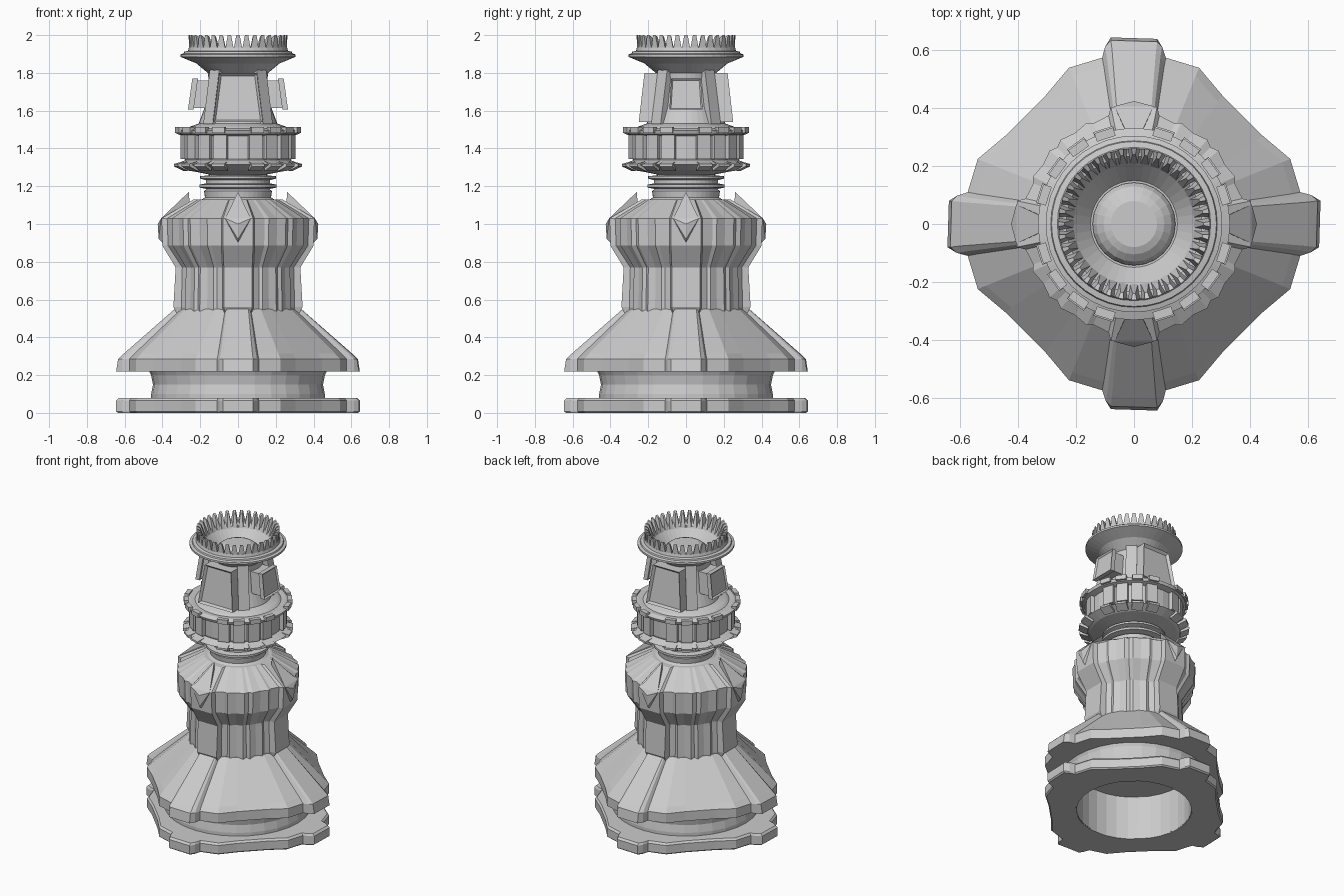
import bpy, bmesh
from math import sin, cos, pi, radians, hypot
from mathutils import Matrix, Vector

if "Cube" in bpy.data.objects:
    bpy.data.objects.remove(bpy.data.objects["Cube"])


def finish(name, bm):
    bmesh.ops.recalc_face_normals(bm, faces=bm.faces)
    me = bpy.data.meshes.new(name)
    bm.to_mesh(me)
    bm.free()
    ob = bpy.data.objects.new(name, me)
    bpy.context.collection.objects.link(ob)
    return ob


def loft(name, rings, close=False, caps=True):
    """Skin a stack of rings; close joins last ring back to the first."""
    bm = bmesh.new()
    vs = [[bm.verts.new(p) for p in ring] for ring in rings]
    n = len(vs[0])
    pairs = list(zip(vs, vs[1:])) + ([(vs[-1], vs[0])] if close else [])
    for a, b in pairs:
        for i in range(n):
            j = (i + 1) % n
            bm.faces.new((a[i], a[j], b[j], b[i]))
    if caps and not close:
        bm.faces.new(vs[0])
        bm.faces.new(vs[-1])
    return finish(name, bm)


def circle(r, z, n):
    return [(r * cos(2 * pi * i / n), r * sin(2 * pi * i / n), z) for i in range(n)]


def lathe(name, profile, n=40, close=False):
    return loft(name, [circle(r, z, n) for r, z in profile], close)


def around(pts, z):
    """Repeat a quarter outline four times."""
    out = []
    for k in range(4):
        c, s = cos(k * pi / 2), sin(k * pi / 2)
        out += [(x * c - y * s, x * s + y * c, z) for x, y in pts]
    return out


def hulls(name, pts, angles):
    """Convex solids (x = radial) repeated at the given angles in degrees."""
    bm = bmesh.new()
    for a in angles:
        m = Matrix.Rotation(radians(a), 4, 'Z')
        vs = [bm.verts.new(m @ Vector(p)) for p in pts]
        bmesh.ops.convex_hull(bm, input=vs)
    bmesh.ops.dissolve_limit(bm, angle_limit=0.01, verts=bm.verts, edges=bm.edges)
    return finish(name, bm)


def wedge(r0, r1, z0, z1, w):
    return [(r, s * w, z) for r in (r0, r1) for s in (-1, 1) for z in (z0, z1)]


def panel(name, low, high, inner, angles, rim=0.018, depth=-0.018):
    """Tapered plate with a recessed outer face; low/high = (r, z, half width)."""
    bm = bmesh.new()
    for a in angles:
        m = Matrix.Rotation(radians(a), 4, 'Z')
        (r0, z0, w0), (r1, z1, w1) = low, high
        o = [(r0, -w0, z0), (r0, w0, z0), (r1, w1, z1), (r1, -w1, z1)]
        i = [(r - inner, y, z) for r, y, z in o]
        o = [bm.verts.new(m @ Vector(p)) for p in o]
        i = [bm.verts.new(m @ Vector(p)) for p in i]
        front = bm.faces.new(o)
        bm.faces.new(i[::-1])
        for k in range(4):
            j = (k + 1) % 4
            bm.faces.new((o[j], o[k], i[k], i[j]))
        bm.normal_update()
        if rim:
            bmesh.ops.inset_individual(bm, faces=[front], thickness=rim, depth=depth)
    return finish(name, bm)


# Scalloped outline shared by the foot and the skirt (one quarter)
EDGE = [(0.613, -0.097), (0.64, -0.08), (0.645, 0.08), (0.613, 0.1), (0.575, 0.11), (0.54, 0.225),
        (0.445, 0.305), (0.305, 0.445), (0.225, 0.54), (0.11, 0.575)]


def edge(z, k=1.0):
    return around([(x * k, y * k) for x, y in EDGE], z)


def hole(r, z):
    """Round ring following the outline's directions."""
    return around([(x * r / hypot(x, y), y * r / hypot(x, y)) for x, y in EDGE], z)


# Foot slab, hollow underneath
loft("foot_slab", [hole(0.365, 0), edge(0, 0.985), edge(0.008), edge(0.065), edge(0.078, 0.98),
                   hole(0.365, 0.078)], close=True)
# Recessed drum between foot and skirt
lathe("foot_drum", [(0.36, 0.002), (0.46, 0.07), (0.46, 0.10), (0.45, 0.15), (0.46, 0.20), (0.472, 0.225),
                    (0.36, 0.3)], 32, close=True)
# Sloping skirt with four raised lobes
top = [(0.325, -0.062), (0.335, -0.055), (0.335, 0.055), (0.325, 0.062), (0.30, 0.068), (0.28, 0.12),
       (0.25, 0.17), (0.17, 0.25), (0.12, 0.28), (0.068, 0.30)]
lip = [(x - (0.01 if i in (1, 2) else 0), y) for i, (x, y) in enumerate(EDGE)]
loft("skirt", [hole(0.36, 0.30), hole(0.40, 0.22), edge(0.22), around(lip, 0.285),
               around([(x * .95, y * .95) for x, y in lip], 0.315), around(top, 0.55)])

# Fluted waisted body with a flat pilaster on each axis
STEPS = (22, 25, 33, 41, 45, 49, 57, 65, 68)


def body_ring(r, lobe, w, z):
    pts = [(r, -w * 1.1), (lobe, -w), (lobe, w), (r, w * 1.1)]
    for i, a in enumerate(STEPS):
        k = r * (1.0 if i % 2 == 0 else 1.03)
        a = radians(a)
        pts.append((k * cos(a), k * sin(a)))
    return around(pts, z)


loft("body", [body_ring(*p) for p in (
    (0.30, 0.325, 0.07, 0.53), (0.30, 0.342, 0.075, 0.56), (0.295, 0.33, 0.075, 0.77),
    (0.37, 0.40, 0.08, 0.885), (0.375, 0.405, 0.08, 1.03), (0.21, 0.235, 0.045, 1.13))])
# Pointed ornaments on the shoulder
hulls("shoulder_spike", [(0.335, 0, 0.84), (0.42, 0, 0.92), (0.425, 0, 1.0), (0.26, 0, 1.17), (0.407, -0.068, 1.03),
                         (0.407, 0.068, 1.03), (0.25, 0, 1.0)], (0, 90, 180, 270))

# Neck with thin discs, opening into the cup
lathe("neck", [(0.21, 1.12), (0.175, 1.14), (0.18, 1.175), (0.165, 1.185), (0.205, 1.193), (0.205, 1.208),
               (0.17, 1.215), (0.17, 1.232), (0.20, 1.24), (0.20, 1.253), (0.155, 1.258), (0.16, 1.275),
               (0.22, 1.28)])
# Banded collar with two flanges
lathe("collar", [(0.15, 1.262), (0.27, 1.285), (0.33, 1.315), (0.28, 1.338), (0.285, 1.35), (0.285, 1.465),
                 (0.325, 1.477), (0.332, 1.495), (0.30, 1.507), (0.27, 1.505), (0.255, 1.515), (0.2, 1.535)])
spots = [90 * q + a for q in range(4) for a in (18, 36, 54, 72)]
hulls("collar_blocks", wedge(0.26, 0.308, 1.345, 1.47, 0.036), spots)
hulls("upper_flange_tabs", wedge(0.31, 0.34, 1.482, 1.513, 0.034), spots)
hulls("lower_flange_teeth", [(r, s * 0.036, z) for s in (-1, 1) for r, z in
                             ((0.29, 1.28), (0.345, 1.305), (0.345, 1.318), (0.28, 1.335))],
      spots)

# Head core flaring to the rim, with an open bowl above
lathe("head", [(0.215, 1.51), (0.205, 1.54), (0.175, 1.62), (0.155, 1.76), (0.16, 1.80), (0.22, 1.85),
               (0.305, 1.885), (0.305, 1.898), (0.288, 1.903), (0.285, 1.912), (0.265, 1.916), (0.26, 1.935),
               (0.235, 1.93), (0.15, 1.83)])
# Dome in the bowl
lathe("bowl_dome", [(0.145, 1.80), (0.143, 1.84), (0.13, 1.865), (0.105, 1.885), (0.08, 1.895)], 24)
# Crown spikes
hulls("crown_spikes", [(0.258, -0.023, 1.925), (0.258, 0.023, 1.925), (0.205, -0.015, 1.89), (0.205, 0.015, 1.89),
                       (0.262, -0.009, 2.0), (0.262, 0.009, 2.0), (0.24, -0.005, 1.99), (0.24, 0.005, 1.99)],
      [10 * i for i in range(36)])
# Large framed plates front and back, small ones left and right
panel("large_plate", (0.25, 1.54, 0.132), (0.22, 1.80, 0.10), 0.14, (90, 270))
panel("small_plate", (0.265, 1.605, 0.088), (0.242, 1.77, 0.078), 0.03, (0, 180), 0.012, -0.01)
panel("small_plate_mount", (0.24, 1.615, 0.075), (0.217, 1.76, 0.065), 0.1, (0, 180), 0)
# Diagonal ribs bracing the flare
hulls("head_rib", [(0.12, s * 0.035, z) for s in (-1, 1) for z in (1.53, 1.82)]
      + [(r, s * 0.035, z) for s in (-1, 1) for r, z in ((0.225, 1.53), (0.175, 1.82))],
      (45, 135, 225, 315))
